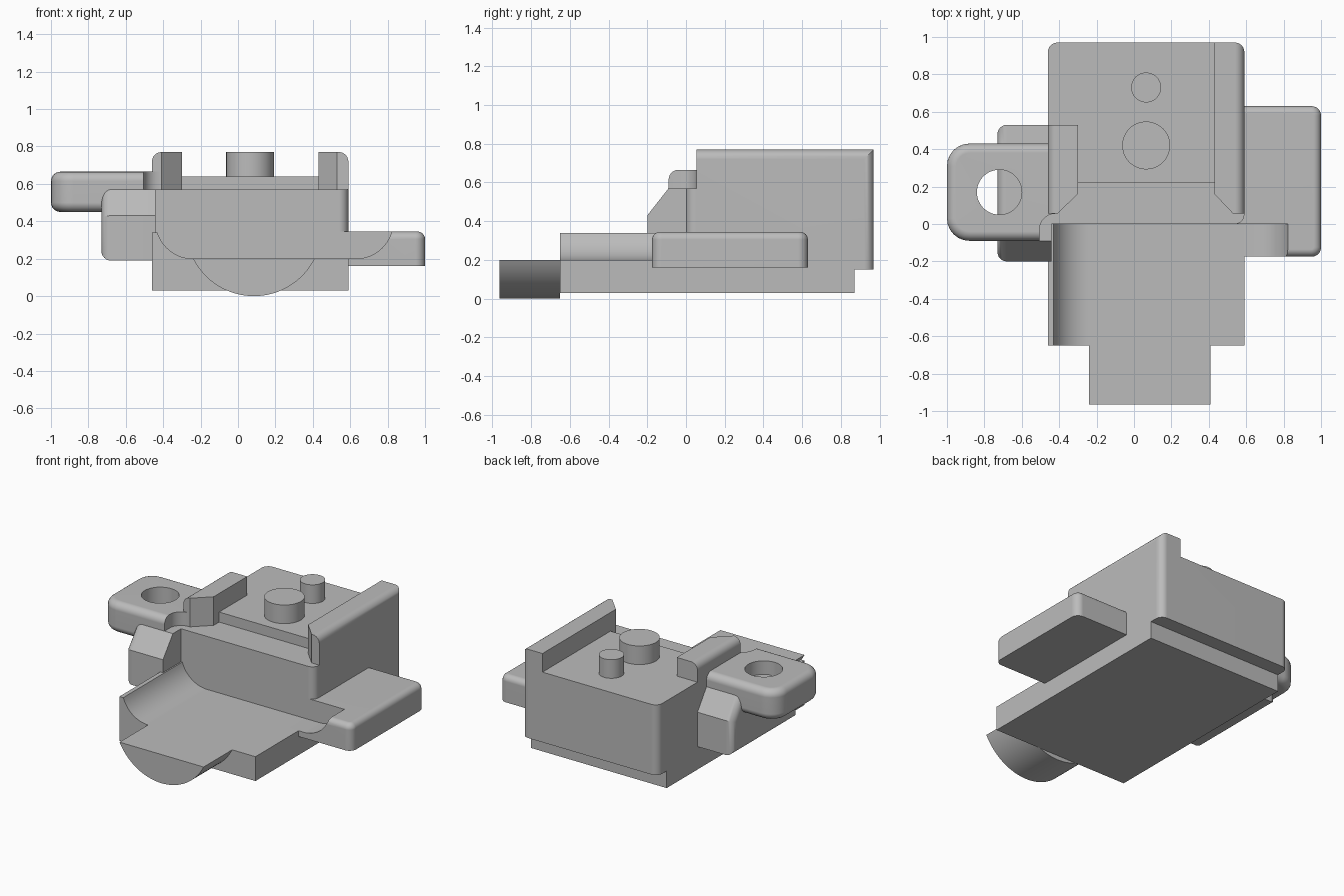
import bpy
import bmesh
import math
from mathutils import Vector

default = bpy.data.objects.get("Cube")
if default:
    bpy.data.objects.remove(default, do_unlink=True)

grey = bpy.data.materials.new("plain grey")
grey.use_nodes = True
grey.diffuse_color = (0.5, 0.5, 0.5, 1)
grey.node_tree.nodes["Principled BSDF"].inputs["Base Color"].default_value = (0.5, 0.5, 0.5, 1)


def prism(name, outline, axis, low, high, rounds=()):
    """Extrude an outline along an axis; rounds lists (radius, edge rule) passes."""
    bm = bmesh.new()

    def place(a, b, c):
        return {"x": (c, a, b), "y": (a, c, b), "z": (a, b, c)}[axis]

    ends = [[bm.verts.new(place(a, b, c)) for a, b in outline] for c in (low, high)]
    for ring in ends:
        bm.faces.new(ring)
    n = len(outline)
    for i in range(n):
        j = (i + 1) % n
        bm.faces.new((ends[0][i], ends[0][j], ends[1][j], ends[1][i]))
    bmesh.ops.recalc_face_normals(bm, faces=bm.faces)
    for radius, rule in rounds:
        chosen = [e for e in bm.edges
                  if rule((e.verts[0].co + e.verts[1].co) / 2,
                          (e.verts[1].co - e.verts[0].co).normalized())]
        bmesh.ops.bevel(bm, geom=chosen, offset=radius, segments=6,
                        profile=0.5, affect="EDGES", clamp_overlap=True)
    bmesh.ops.recalc_face_normals(bm, faces=bm.faces)
    mesh = bpy.data.meshes.new(name)
    bm.to_mesh(mesh)
    bm.free()
    mesh.materials.append(grey)
    obj = bpy.data.objects.new(name, mesh)
    bpy.context.collection.objects.link(obj)
    return obj


def rectangle(a0, a1, b0, b1):
    return [(a0, b0), (a1, b0), (a1, b1), (a0, b1)]


def arc(cx, cy, radius, start, end, steps=16):
    angles = [math.radians(start + (end - start) * i / steps) for i in range(steps + 1)]
    return [(cx + radius * math.cos(t), cy + radius * math.sin(t)) for t in angles]


def circle(cx, cy, radius):
    return arc(cx, cy, radius, 0, 360, 48)[:-1]


def cut(obj, cutters):
    """Subtract the cutters, then discard them."""
    for c in cutters:
        c.hide_render = True
        mod = obj.modifiers.new("cut", "BOOLEAN")
        mod.operation = "DIFFERENCE"
        mod.solver = "EXACT"
        mod.object = c
    bpy.context.view_layer.update()
    graph = bpy.context.evaluated_depsgraph_get()
    mesh = bpy.data.meshes.new_from_object(obj.evaluated_get(graph))
    obj.modifiers.clear()
    obj.data = mesh
    for c in cutters:
        bpy.data.objects.remove(c, do_unlink=True)


def upright(d):
    return abs(d.z) > 0.99


LEFT, RIGHT, BACK = -0.46, 0.59, 0.97

# Main block, with side rails left standing around the cut-down deck
body = prism("body_block", rectangle(LEFT, RIGHT, 0, BACK), "z", 0.15, 0.77, [
    (0.05, lambda m, d: (upright(d) and (m.x > 0 or m.y > 0.5))
     or (abs(d.y) > 0.99 and m.z > 0.7))])
deck_outline = [(-0.6, -0.1), (-0.6, 0.055), (-0.41, 0.055), (-0.3, 0.16),
                (-0.3, 0.53), (-0.6, 0.53), (-0.6, 1.1), (0.43, 1.1),
                (0.43, 0.16), (0.53, 0.055), (0.7, 0.055), (0.7, -0.1)]
ledge_outline = [(-0.6, -0.1), (-0.6, 0.055), (-0.41, 0.055), (-0.3, 0.16),
                 (-0.3, 0.22), (0.43, 0.22), (0.43, 0.16), (0.53, 0.055),
                 (0.7, 0.055), (0.7, -0.1)]
cut(body, [prism("deck_cutter", deck_outline, "z", 0.64, 1),
           prism("ledge_cutter", ledge_outline, "z", 0.57, 0.9)])

# Base tray with a curled left wall
tray_profile = ([(LEFT, 0.03), (RIGHT, 0.03), (RIGHT, 0.2)]
                + arc(-0.24, 0.4, 0.2, 270, 197.5) + [(LEFT, 0.34)])
prism("base_tray", tray_profile, "y", -0.65, 0)
prism("base_slab", rectangle(LEFT, RIGHT, 0.03, 0.2), "y", 0, 0.87)

# Half-round front tongue
tongue_angle = math.degrees(math.asin(0.325 / 0.364))
prism("front_tongue", arc(0.085, 0.364, 0.364, 270 - tongue_angle, 270 + tongue_angle, 32),
      "y", -0.965, -0.65)

# Side plate on the left, hollowed by the tray curve at its front
plate = prism("side_plate", rectangle(0.5, 1, -0.175, 0.63), "z", 0.16, 0.345, [
    (0.05, lambda m, d: upright(d) and m.x > 0.9),
    (0.04, lambda m, d: m.z > 0.34 and m.x > 0.55)])
hollow = [(0.4, 0.2)] + arc(0.63, 0.4, 0.2, 270, 360) + [(0.83, 0.8), (0.4, 0.8)]
cut(plate, [prism("hollow_cutter", hollow, "y", -0.4, 0)])

# Upper lug with a hole and a concave inner corner
lug_outline = ([(-1, -0.09), (-0.505, -0.09)]
               + arc(-0.42, -0.03, 0.085, 180, 90, 8) + [(-0.42, 0.43), (-1, 0.43)])
lug = prism("eye_lug", lug_outline, "z", 0.45, 0.665, [
    (0.12, lambda m, d: upright(d) and m.x < -0.9),
    (0.05, lambda m, d: not upright(d) and abs(m.z - 0.5575) > 0.1
     and (m.x < -0.51 or m.y > 0.42))])
cut(lug, [prism("eye_cutter", circle(-0.72, 0.17, 0.12), "z", 0.3, 0.8)])

# Lower lug with chamfered ends
lower_outline = [(-0.2, 0.19), (-0.2, 0.43), (-0.09, 0.57),
                 (0.43, 0.57), (0.53, 0.43), (0.53, 0.19)]
prism("lower_lug", lower_outline, "x", -0.73, -0.44, [
    (0.05, lambda m, d: m.x < -0.72)])

# Deck pins
for name, y, radius in (("large_pin", 0.42, 0.128), ("small_pin", 0.73, 0.08)):
    prism(name, circle(0.065, y, radius), "z", 0.6, 0.77)

# Smooth shading with sharp edges kept
meshes = [o for o in bpy.context.scene.objects
          if o.type == "MESH" and grey in list(o.data.materials)]
bpy.ops.object.select_all(action="DESELECT")
for o in meshes:
    o.select_set(True)
bpy.context.view_layer.objects.active = meshes[0]
bpy.ops.object.shade_smooth_by_angle(angle=math.radians(30))
for o in meshes:
    normals = o.modifiers.new("flat_face_normals", "WEIGHTED_NORMAL")
    normals.keep_sharp = True
